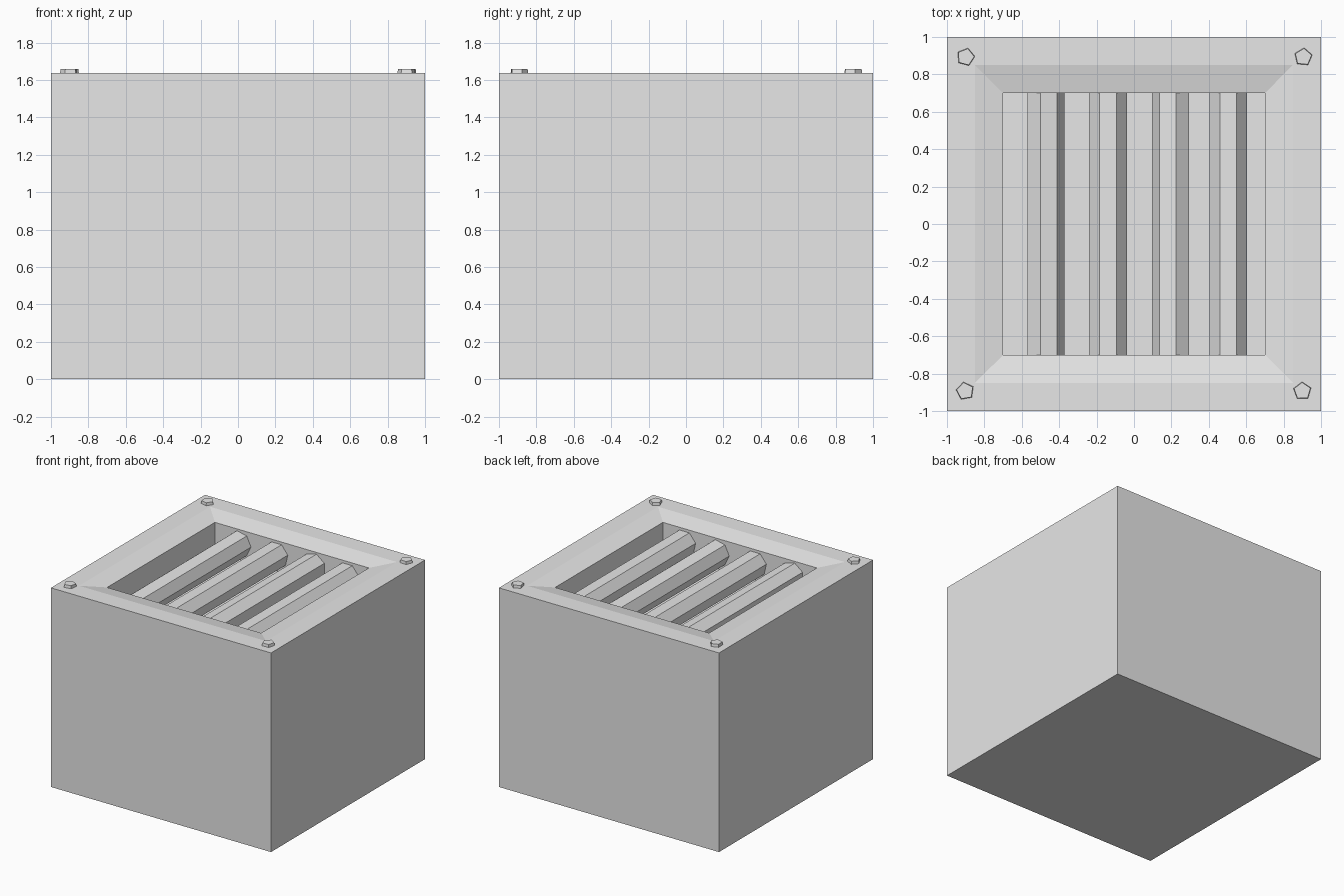
import bpy, bmesh, math
from mathutils import Matrix, Vector

cube = bpy.data.objects.get("Cube")
if cube:
    bpy.data.objects.remove(cube, do_unlink=True)

TOP = 1.636

grey = bpy.data.materials.new("light_grey")
grey.use_nodes = True
colour = (0.8, 0.8, 0.8, 1)
grey.diffuse_color = colour
grey.node_tree.nodes["Principled BSDF"].inputs["Base Color"].default_value = colour


def make_object(name, bm):
    bmesh.ops.recalc_face_normals(bm, faces=bm.faces)
    mesh = bpy.data.meshes.new(name)
    bm.to_mesh(mesh)
    bm.free()
    mesh.materials.append(grey)
    obj = bpy.data.objects.new(name, mesh)
    bpy.context.collection.objects.link(obj)
    return obj


def prism(name, sides, r1, r2, length, matrix):
    bm = bmesh.new()
    bmesh.ops.create_cone(bm, cap_ends=True, segments=sides, radius1=r1,
                          radius2=r2, depth=length, matrix=matrix)
    return make_object(name, bm)


# Housing: square rings from the base, over the sloped rim, down to the recess floor
bm = bmesh.new()
rings = []
for half, z in [(1, 0), (1, TOP), (0.85, TOP), (0.7, TOP - 0.031), (0.7, TOP - 0.28)]:
    rings.append([bm.verts.new((sx * half, sy * half, z))
                  for sx, sy in [(-1, -1), (1, -1), (1, 1), (-1, 1)]])
bm.faces.new(rings[0])
bm.faces.new(rings[-1])
for low, high in zip(rings, rings[1:]):
    for i in range(4):
        j = (i + 1) % 4
        bm.faces.new((low[i], low[j], high[j], high[i]))
make_object("housing", bm)

# Seven-sided grille bars lying along y, each rolled a little
for n, (x, roll) in enumerate([(-0.476, 13), (-0.139, 0), (0.201, -13), (0.504, 0)], 1):
    # The cone's first vertex points along +y, which the tilt turns to -z or +z
    matrix = (Matrix.Translation((x, 0, TOP - 0.147))
              @ Matrix.Rotation(math.radians(roll), 4, "Y")
              @ Matrix.Rotation(math.radians(90), 4, "X"))
    bar = prism(f"grille_bar_{n}", 7, 0.104, 0.104, 1.4, matrix)
    # Turn so that an unrolled bar has a flat face on top
    up = Matrix.Rotation(math.radians(roll), 3, "Y") @ Vector((0, 0, 1))
    if max(p.normal.dot(up) for p in bar.data.polygons) < 0.99:
        centre = Matrix.Translation((x, 0, TOP - 0.147))
        bar.data.transform(centre @ Matrix.Rotation(math.pi, 4, "Y") @ centre.inverted())

# Five-sided corner bolts, slightly tapered
bolts = [("back_right_bolt", -0.9, 0.893, 75), ("back_left_bolt", 0.905, 0.893, 85),
         ("front_right_bolt", -0.903, -0.893, 100), ("front_left_bolt", 0.9, -0.893, 92)]
for name, x, y, turn in bolts:
    matrix = (Matrix.Translation((x, y, TOP + 0.006))
              @ Matrix.Rotation(math.radians(turn - 90), 4, "Z"))
    prism(name, 5, 0.051, 0.046, 0.034, matrix)
